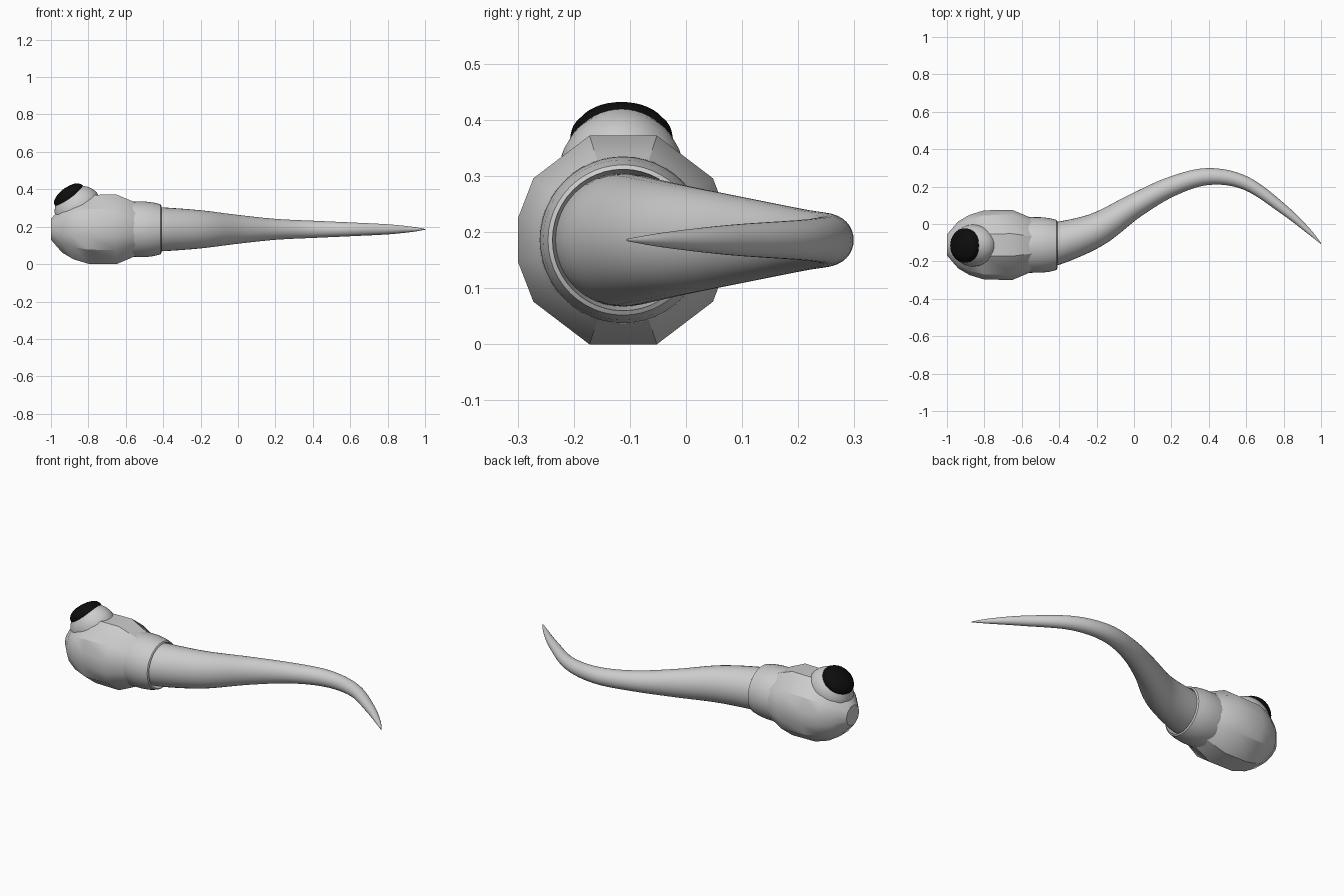
import bpy, bmesh, math
from mathutils import Vector

if "Cube" in bpy.data.objects:
    bpy.data.objects.remove(bpy.data.objects["Cube"])


def skin(name, rings, angle=40, close=False):
    """Join rings of points into a tube; cap the ends or close the loop."""
    bm = bmesh.new()
    vs = [[bm.verts.new(p) for p in r] for r in rings]
    n = len(rings[0])
    pairs = list(zip(vs, vs[1:])) + ([(vs[-1], vs[0])] if close else [])
    for a, b in pairs:
        for i in range(n):
            j = (i + 1) % n
            bm.faces.new((a[i], a[j], b[j], b[i]))
    if not close:
        bm.faces.new(vs[0])
        bm.faces.new(vs[-1])
    bmesh.ops.recalc_face_normals(bm, faces=bm.faces)
    me = bpy.data.meshes.new(name)
    bm.to_mesh(me)
    bm.free()
    ob = bpy.data.objects.new(name, me)
    bpy.context.collection.objects.link(ob)
    bpy.ops.object.select_all(action='DESELECT')
    ob.select_set(True)
    bpy.context.view_layer.objects.active = ob
    bpy.ops.object.shade_smooth_by_angle(angle=math.radians(angle))
    return ob


def ring(c, u, v, ru, rv, n):
    c, u, v = Vector(c), Vector(u), Vector(v)
    return [c + u * ru * math.cos(2 * math.pi * i / n)
            + v * rv * math.sin(2 * math.pi * i / n) for i in range(n)]


Y, Z = (0, 1, 0), (0, 0, 1)
CY, CZ = -0.112, 0.186

# Faceted head, twelve-sided section scaled along x
quarter = [(0.187, 0.04), (0.16, 0.11), (0.06, 0.186)]
section = (quarter + [(-y, z) for y, z in reversed(quarter)]
           + [(-y, -z) for y, z in quarter]
           + [(y, -z) for y, z in reversed(quarter)])
stations = [(-1, .3), (-.94, .67), (-.88, .86), (-.8, .99),
            (-.65, 1), (-.57, .82), (-.48, .6)]
skin("head", [[(x, CY + y * s, CZ + z * s) for y, z in section]
              for x, s in stations], 30)

# Hollow collar behind the head
collar = [(-.59, .143), (-.57, .149), (-.49, .148), (-.45, .143),
          (-.415, .134), (-.41, .126), (-.5, .118), (-.59, .118)]
skin("collar", [ring((x, CY, CZ), Y, Z, r, r, 48) for x, r in collar],
     40, close=True)

# Curved tapering tail: x, y, sideways radius, upright radius
keys = [(-.5, -.118, .118, .118), (-.4, -.1, .112, .117),
        (-.2, -.03, .09, .102), (0, .095, .066, .077),
        (.2, .2, .053, .056), (.4, .254, .045, .046),
        (.6, .217, .036, .037), (.8, .078, .026, .027),
        (.93, -.035, .014, .014), (1, -.105, .002, .002)]
keys = [Vector(k) for k in keys]
pts = []
for i in range(len(keys) - 1):
    a, b, c, d = (keys[max(0, min(len(keys) - 1, i + k))]
                  for k in (-1, 0, 1, 2))
    for s in range(6):
        t = s / 6
        pts.append(0.5 * (2 * b + (c - a) * t + (2*a - 5*b + 4*c - d) * t**2
                          + (3*b - a - 3*c + d) * t**3))
pts.append(keys[-1])
rings = []
for i, p in enumerate(pts):
    d = pts[min(i + 1, len(pts) - 1)] - pts[max(i - 1, 0)]
    side = Vector((-d[1], d[0], 0)).normalized()
    rings.append(ring((p[0], p[1], CZ), side, Z, p[2], p[3], 32))
skin("tail", rings, 60)

# Eye socket and dark lens, turned around a forward-leaning axis
C = Vector((-.905, -.115, .367))
N = Vector((-.587, 0, .81)).normalized()
S = Vector((N.z, 0, -N.x))


def lathe_eye(name, profile, squash, angle):
    return skin(name, [ring(C + N * t, S, Y, r, r * squash, 40)
                       for r, t in profile], angle)


lathe_eye("eye_socket", [(.11, -.16), (.13, -.1), (.13, -.07), (.125, -.05),
                         (.112, -.025), (.09, 0)], .86, 40)
lens = lathe_eye("eye_lens", [(.088, -.02), (.092, -.004), (.09, .008),
                              (.079, .023), (.06, .034), (.035, .041),
                              (.005, .044)], 1, 60)
black = bpy.data.materials.new("black")
black.diffuse_color = (0.004, 0.004, 0.004, 1)
black.use_nodes = True
black.node_tree.nodes["Principled BSDF"].inputs["Base Color"].default_value = black.diffuse_color
lens.data.materials.append(black)
